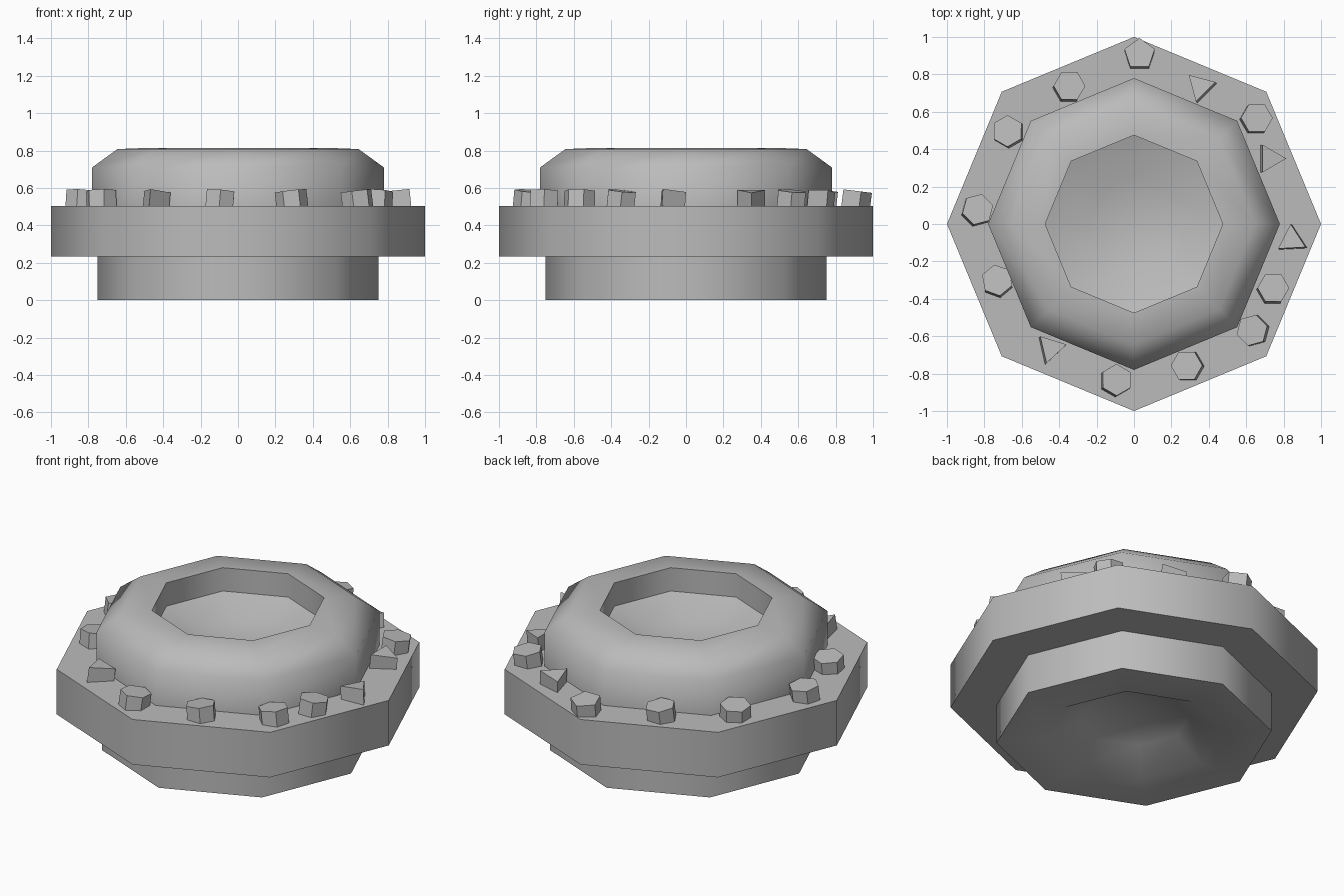
import bpy
from math import cos, sin, pi, radians
from mathutils import Matrix, Vector

cube = bpy.data.objects.get("Cube")
if cube:
    bpy.data.objects.remove(cube)

# Single grey material
grey = bpy.data.materials.new("stone grey")
grey.use_nodes = True
COLOUR = (0.5, 0.5, 0.5, 1)
grey.diffuse_color = COLOUR
grey.node_tree.nodes["Principled BSDF"].inputs["Base Color"].default_value = COLOUR


def make_object(name, verts, faces):
    mesh = bpy.data.meshes.new(name)
    mesh.from_pydata(verts, [], faces)
    mesh.materials.append(grey)
    obj = bpy.data.objects.new(name, mesh)
    bpy.context.collection.objects.link(obj)
    return obj


def lathe(name, profile, sides=8):
    """Turn (radius, z) points, listed from the bottom centre to the top centre."""
    verts, rings, faces = [], [], []
    for r, z in profile:
        count = 1 if r == 0 else sides
        start = len(verts)
        rings.append([start + i % count for i in range(sides)])
        verts += [(r * cos(2 * pi * i / sides), r * sin(2 * pi * i / sides), z)
                  for i in range(count)]
    for low, high in zip(rings, rings[1:]):
        for i in range(sides):
            j = (i + 1) % sides
            quad = [low[i], low[j], high[j], high[i]]
            faces.append(list(dict.fromkeys(quad)))
    obj = make_object(name, verts, faces)
    bpy.ops.object.select_all(action='DESELECT')
    obj.select_set(True)
    bpy.context.view_layer.objects.active = obj
    bpy.ops.object.shade_smooth_by_angle(angle=radians(60))
    return obj


def bolt(name, sides, x, y, turn, lean):
    """Small prism on the flange, leaning slightly towards the given direction."""
    radius, bottom, top = 0.085, -0.03, 0.08
    axis = Vector((-sin(radians(lean)), cos(radians(lean)), 0))
    place = Matrix.Translation((x, y, 0.505)) @ Matrix.Rotation(radians(7), 4, axis)
    angles = [radians(turn) + 2 * pi * i / sides for i in range(sides)]
    verts = [place @ Vector((radius * cos(a), radius * sin(a), z))
             for z in (bottom, top) for a in angles]
    faces = [list(range(sides))[::-1], list(range(sides, 2 * sides))]
    for i in range(sides):
        j = (i + 1) % sides
        faces.append([i, j, j + sides, i + sides])
    make_object(name, verts, faces)


# Foot with a shallow hollow underneath
lathe("base", [(0, 0.15), (0.3, 0.12), (0.48, 0.01), (0.75, 0), (0.75, 0.24), (0, 0.24)])

# Wide flange
lathe("flange", [(0, 0.235), (1, 0.235), (1, 0.505), (0, 0.505)])

# Rounded collar with a sunken, dished floor
lathe("collar", [(0.78, 0.48), (0.78, 0.71), (0.645, 0.808), (0.475, 0.815),
                 (0.475, 0.675), (0.25, 0.60), (0, 0.57)])

# Studs around the flange: sides, x, y, turn, lean direction
STUDS = [
    (5, 0.03, 0.90, 90, 90), (6, -0.35, 0.73, 0, 60), (6, -0.67, 0.49, 30, 130),
    (6, -0.84, 0.07, 15, 60), (6, -0.73, -0.31, 40, 100), (3, -0.45, -0.67, 133, 45),
    (6, -0.10, -0.84, 90, 45), (6, 0.29, -0.76, 0, 160), (6, 0.64, -0.57, 15, 170),
    (6, 0.74, -0.35, 0, 60), (3, 0.85, -0.09, 93, 150), (3, 0.72, 0.35, 0, 0),
    (6, 0.65, 0.56, 0, 45), (3, 0.36, 0.73, 135, 135),
]
for number, stud in enumerate(STUDS, 1):
    bolt(f"bolt_{number}", *stud)
